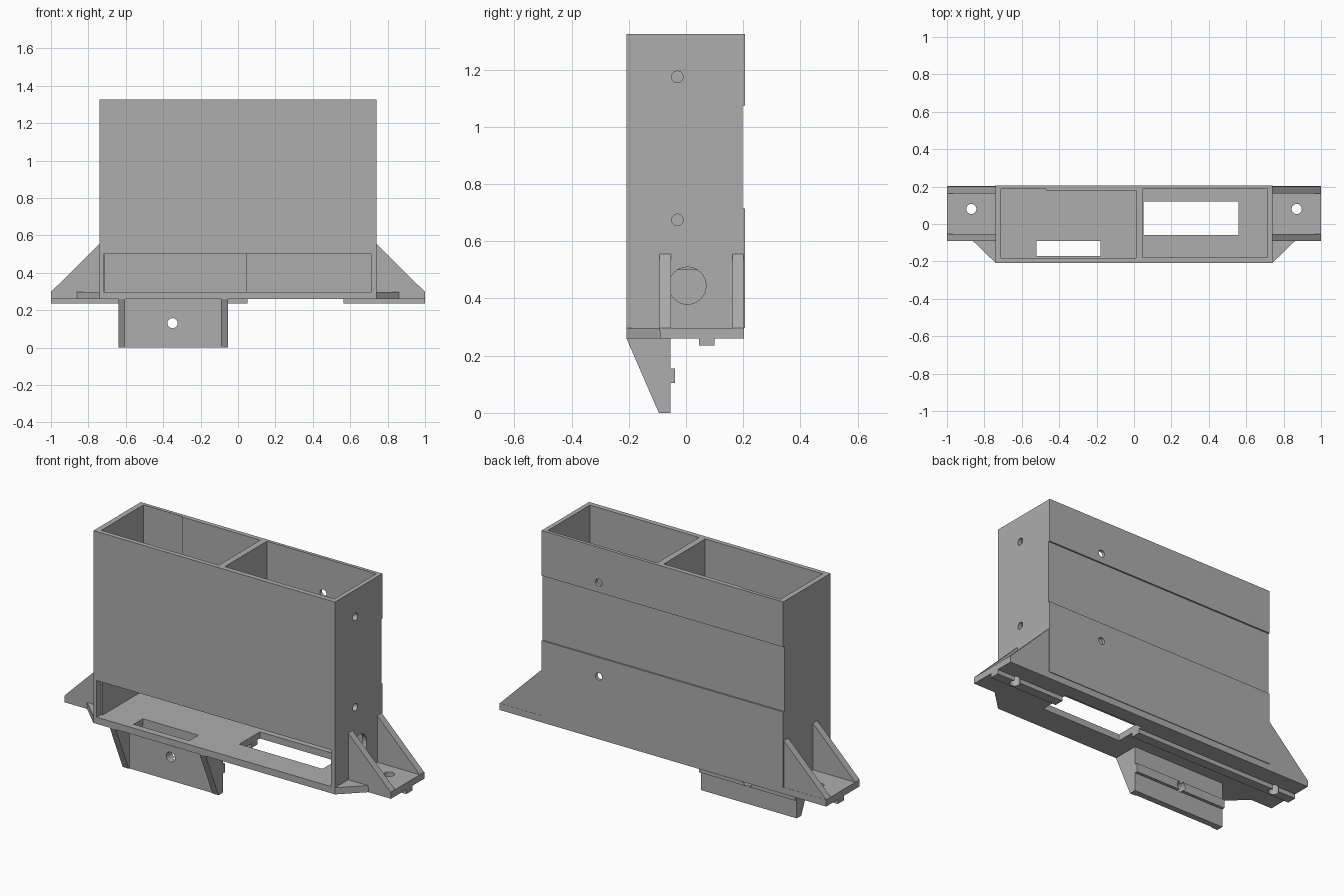
import bpy, bmesh
from mathutils import Matrix, Vector

if "Cube" in bpy.data.objects:
    bpy.data.objects.remove(bpy.data.objects["Cube"], do_unlink=True)

grey = bpy.data.materials.new("plain grey")
grey.use_nodes = True
GREY = (0.42, 0.42, 0.42, 1)
grey.diffuse_color = GREY
grey.node_tree.nodes["Principled BSDF"].inputs["Base Color"].default_value = GREY


def finish(name, bm):
    bmesh.ops.recalc_face_normals(bm, faces=bm.faces)
    mesh = bpy.data.meshes.new(name)
    bm.to_mesh(mesh)
    bm.free()
    mesh.materials.append(grey)
    obj = bpy.data.objects.new(name, mesh)
    bpy.context.collection.objects.link(obj)
    return obj


def prism(name, profile, axis, low, high):
    """Extrude a flat outline along x, y or z; the outline uses the other two axes in order."""
    bm = bmesh.new()

    def place(a, b):
        point = [a, b]
        point.insert("xyz".index(axis), low)
        return point
    face = bm.faces.new([bm.verts.new(place(a, b)) for a, b in profile])
    moved = bmesh.ops.extrude_face_region(bm, geom=[face])["geom"]
    shift = Vector((0, 0, 0))
    shift["xyz".index(axis)] = high - low
    bmesh.ops.translate(bm, vec=shift, verts=[v for v in moved if isinstance(v, bmesh.types.BMVert)])
    return finish(name, bm)


def box(name, x, y, z):
    return prism(name, [(x[0], y[0]), (x[1], y[0]), (x[1], y[1]), (x[0], y[1])], "z", *z)


def drill(axis, centre, radius, depth=0.12):
    """Round cutter along an axis."""
    turn = {"x": Matrix.Rotation(1.5708, 4, "Y"), "y": Matrix.Rotation(1.5708, 4, "X"),
            "z": Matrix.Identity(4)}[axis]
    bm = bmesh.new()
    bmesh.ops.create_cone(bm, cap_ends=True, segments=32, radius1=radius, radius2=radius,
                          depth=depth, matrix=Matrix.Translation(centre) @ turn)
    return finish("drill cutter", bm)


def cut(obj, cutters):
    """Subtract the cutters, keep the result, and drop the helpers."""
    for cutter in cutters:
        cutter.hide_render = True
        mod = obj.modifiers.new("cut", "BOOLEAN")
        mod.operation, mod.solver, mod.object = "DIFFERENCE", "EXACT", cutter
    graph = bpy.context.evaluated_depsgraph_get()
    mesh = bpy.data.meshes.new_from_object(obj.evaluated_get(graph))
    obj.modifiers.clear()
    obj.data = mesh
    for cutter in cutters:
        bpy.data.objects.remove(cutter, do_unlink=True)


FLOOR, BASE, TOP, SIDE = 0.297, 0.26, 1.325, 0.74

# Tall two-compartment housing with a front window and a shallow band across the back
housing = box("housing", (-SIDE, SIDE), (-0.208, 0.206), (FLOOR, TOP))
cut(housing, [
    box("left compartment", (-0.71, 0.01), (-0.182, 0.18), (0.2, 1.5)),
    box("left pocket", (-0.71, -0.47), (-0.1, 0.187), (0.2, 1.5)),
    box("right compartment", (0.045, 0.715), (-0.18, 0.188), (0.2, 1.5)),
    box("passage", (-0.7, 0.7), (-0.175, 0.175), (0.2, 0.5)),
    box("front window", (-0.72, 0.715), (-0.4, -0.17), (0.2, 0.5)),
    box("back band", (-0.9, 0.9), (0.197, 0.4), (0.715, 1.075)),
    drill("x", (SIDE, -0.03, 0.675), 0.02),
    drill("x", (SIDE, -0.03, 1.175), 0.02),
    drill("x", (SIDE, 0.005, 0.445), 0.065),
    drill("y", (0.39, 0.2, 0.61), 0.02),
    drill("y", (0.39, 0.2, 1.13), 0.02),
])

# Base plate with side ears, chamfered front corners, slots and screw holes
half = [(SIDE, -0.208), (0.862, -0.09), (1, -0.09), (1, 0.202)]
outline = half + [(-x, y) for x, y in reversed(half)]
base = prism("base_plate", outline, "z", BASE, FLOOR)
cut(base, [
    box("small slot", (-0.52, -0.18), (-0.17, -0.09), (0.2, 0.4)),
    box("large slot", (0.05, 0.56), (-0.06, 0.12), (0.2, 0.4)),
    drill("z", (-0.87, 0.08, FLOOR), 0.027, 0.3),
    drill("z", (0.87, 0.08, FLOOR), 0.027, 0.3),
])

# Triangular gussets standing on the ears
for side, label in ((1, "left"), (-1, "right")):
    for place, y in (("front", -0.092), ("back", 0.162)):
        prism(f"{label}_{place}_gusset",
              [(side * 0.73, FLOOR - 0.01), (side, FLOOR - 0.01), (side, FLOOR),
               (side * SIDE, 0.555), (side * 0.73, 0.555)], "y", y, y + 0.039)

# Locating rails under the base
for label, x in (("right", (-1, 0.05)), ("left", (0.565, 1))):
    rail = box(f"{label}_rail", x, (0.045, 0.1), (0.235, BASE))
    hole_x = -0.87 if label == "right" else 0.87
    cut(rail, [drill("z", (hole_x, 0.08, BASE), 0.027, 0.3)])

# Hanging bracket: ridged plate with a hole, held by two tapered cheeks
plate = prism("bracket_plate",
              [(-0.09, BASE), (-0.09, 0), (-0.055, 0), (-0.055, 0.105), (-0.038, 0.105),
               (-0.038, 0.155), (-0.055, 0.155), (-0.055, BASE)], "x", -0.61, -0.085)
cut(plate, [drill("y", (-0.35, -0.06, 0.13), 0.027, 0.3)])
for label, x in (("right", -0.64), ("left", -0.09)):
    prism(f"{label}_bracket_cheek",
          [(-0.208, BASE), (-0.095, 0), (-0.055, 0), (-0.055, 0.105), (-0.038, 0.105),
           (-0.038, 0.155), (-0.055, 0.155), (-0.055, BASE)], "x", x, x + 0.037)
